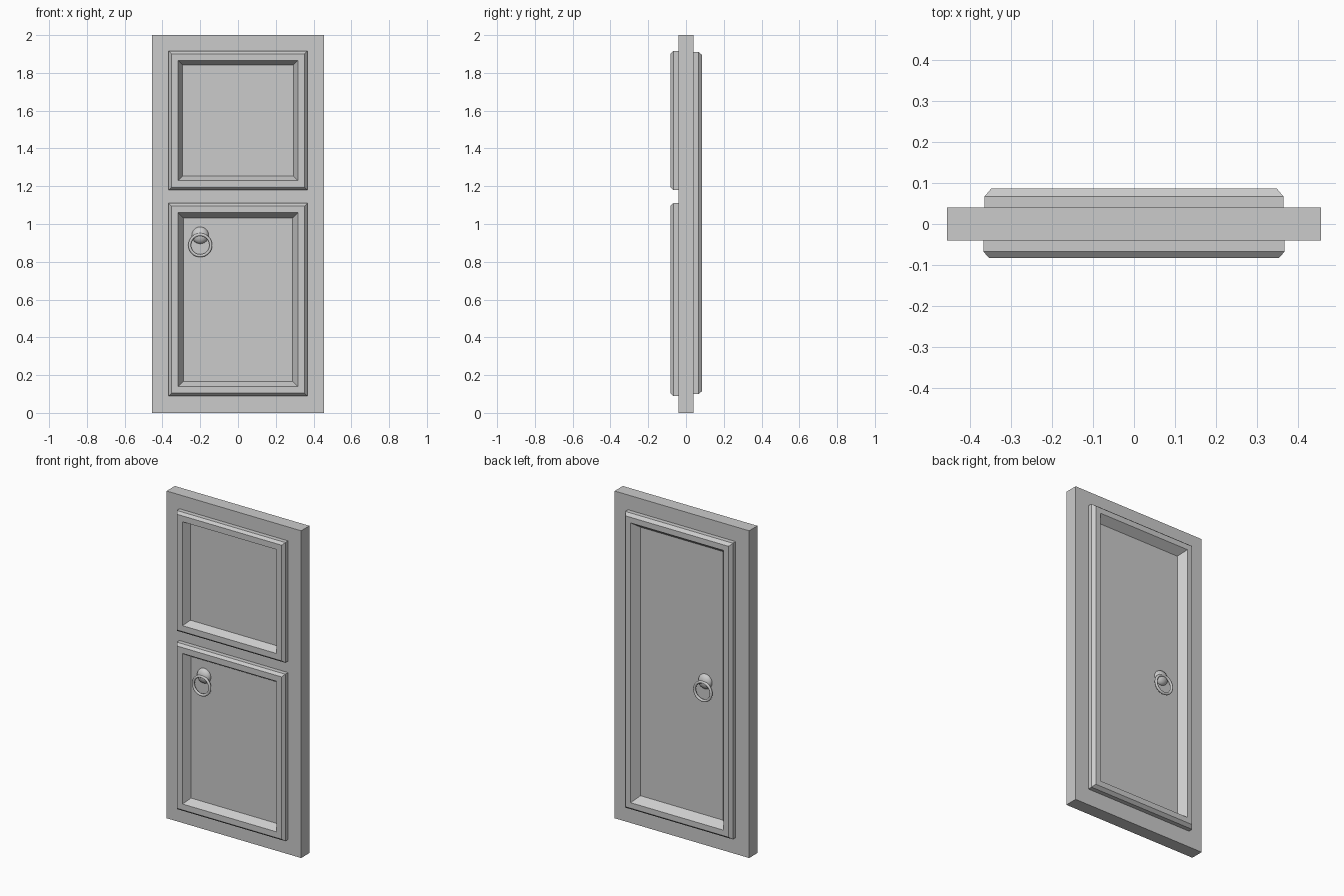
import bpy, bmesh, math
from mathutils import Matrix

cube = bpy.data.objects.get("Cube")
if cube:
    bpy.data.objects.remove(cube, do_unlink=True)

grey = bpy.data.materials.new("plain grey")
grey.use_nodes = True
colour = (0.6, 0.6, 0.6, 1)
grey.diffuse_color = colour
grey.node_tree.nodes["Principled BSDF"].inputs["Base Color"].default_value = colour


def finish(name, bm, smooth=False):
    bmesh.ops.recalc_face_normals(bm, faces=bm.faces)
    mesh = bpy.data.meshes.new(name)
    bm.to_mesh(mesh)
    bm.free()
    mesh.materials.append(grey)
    if smooth:
        mesh.polygons.foreach_set("use_smooth", [True] * len(mesh.polygons))
    obj = bpy.data.objects.new(name, mesh)
    bpy.context.collection.objects.link(obj)
    return obj


def moulding(name, rings):
    """Rectangular frame; each ring is (half width, bottom, top, y)."""
    bm = bmesh.new()
    loops = [[bm.verts.new((x, y, z)) for x, z in
              ((-w, lo), (w, lo), (w, hi), (-w, hi))] for w, lo, hi, y in rings]
    for a, b in zip(loops, loops[1:] + loops[:1]):
        for i in range(4):
            j = (i + 1) % 4
            bm.faces.new((a[i], a[j], b[j], b[i]))
    return finish(name, bm)


def handle(name, x, z, side):
    """Domed mount with a hanging ring; side is -1 front, 1 back."""
    # Domed mount
    bm = bmesh.new()
    bmesh.ops.create_uvsphere(bm, u_segments=24, v_segments=12, radius=0.045)
    bmesh.ops.scale(bm, vec=(1, 0.65, 1), verts=bm.verts)
    bmesh.ops.translate(bm, vec=(x, side * 0.04, z + 0.052), verts=bm.verts)
    finish(name + "_mount", bm, True)
    # Ring made by spinning a small circle
    bm = bmesh.new()
    tube = bmesh.ops.create_circle(bm, segments=10, radius=0.008,
                                   matrix=Matrix.Translation((0.056, 0, 0)))
    bmesh.ops.spin(bm, geom=bm.verts[:] + bm.edges[:], cent=(0, 0, 0),
                   axis=(0, 1, 0), angle=math.tau, steps=32, use_merge=True)
    bmesh.ops.remove_doubles(bm, verts=bm.verts, dist=0.0001)
    bmesh.ops.translate(bm, vec=(x, side * 0.066, z), verts=bm.verts)
    finish(name + "_ring", bm, True)


# Door slab
bm = bmesh.new()
bmesh.ops.create_cube(bm, size=1)
bmesh.ops.scale(bm, vec=(0.91, 0.08, 2), verts=bm.verts)
bmesh.ops.translate(bm, vec=(0, 0, 1), verts=bm.verts)
finish("door_slab", bm)

# Panel mouldings: name, half width, bottom, top, chamfer, inner slope, depth, side
for name, w, lo, hi, cut, slope, depth, side in (
        ("upper_front_moulding", 0.367, 1.18, 1.915, 0.014, 0.024, 0.083, -1),
        ("lower_front_moulding", 0.367, 0.09, 1.11, 0.014, 0.028, 0.083, -1),
        ("back_moulding", 0.364, 0.1, 1.91, 0.016, 0.035, 0.086, 1)):
    rim = 0.05
    profile = ((0, 0.039), (0, 0.067), (cut, depth), (rim, depth), (rim + slope, 0.039))
    moulding(name, [(w - d, lo + d, hi - d, side * y) for d, y in profile])

# Ring handles
handle("front_handle", -0.2, 0.888, -1)
handle("back_handle", -0.16, 0.95, 1)
